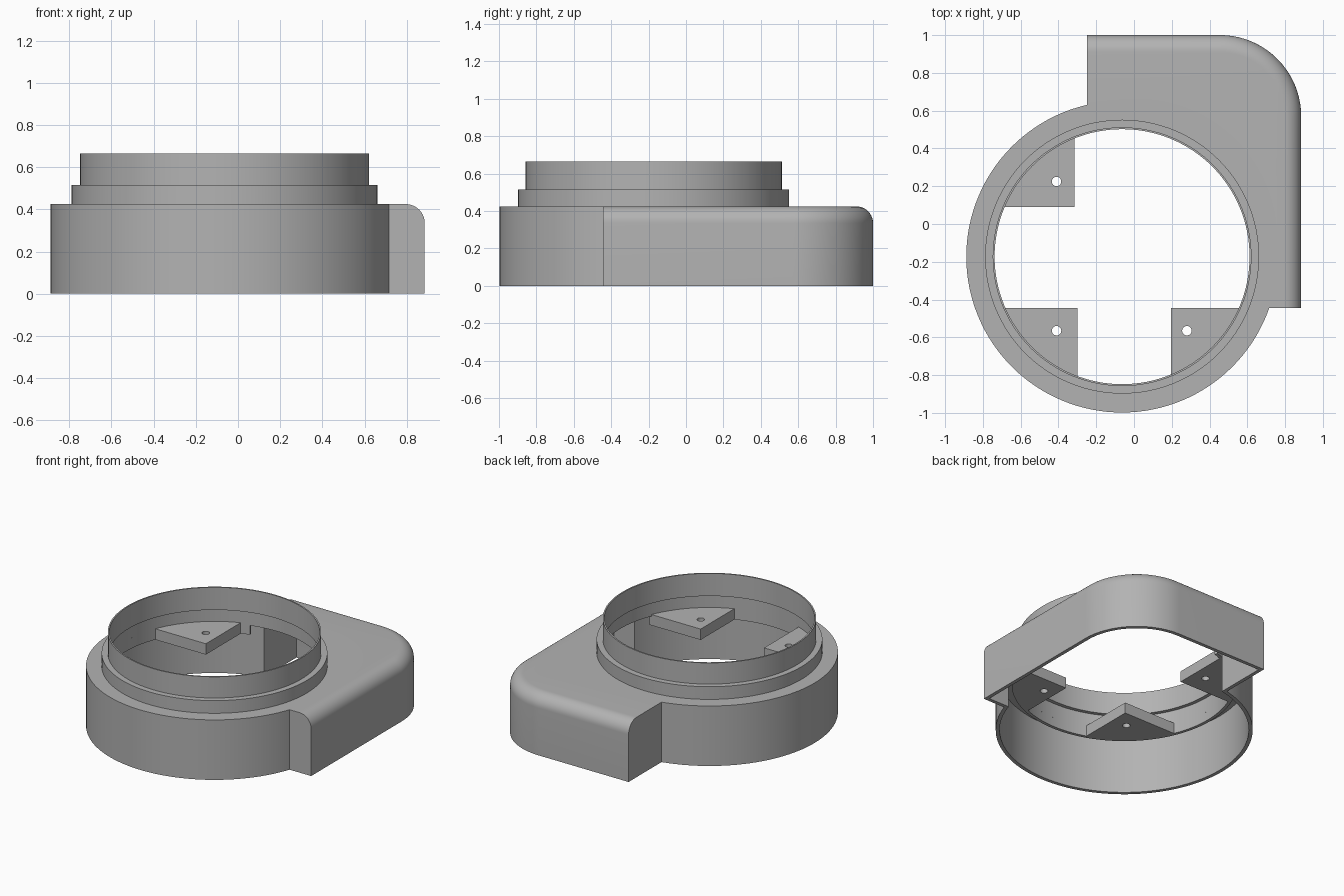
import bpy, bmesh, math

CX, CY = -0.063, -0.173      # ring centre
TOP, WALL = 0.425, 0.025     # housing height and wall thickness
SEG = 128

if "Cube" in bpy.data.objects:
    bpy.data.objects.remove(bpy.data.objects["Cube"])

grey = bpy.data.materials.new("light_grey")
grey.use_nodes = True
grey.diffuse_color = (0.45, 0.45, 0.45, 1)
grey.node_tree.nodes["Principled BSDF"].inputs["Base Color"].default_value = (0.45, 0.45, 0.45, 1)


def make_object(name, bm):
    bmesh.ops.recalc_face_normals(bm, faces=bm.faces)
    mesh = bpy.data.meshes.new(name)
    bm.to_mesh(mesh)
    bm.free()
    mesh.materials.append(grey)
    obj = bpy.data.objects.new(name, mesh)
    bpy.context.collection.objects.link(obj)
    return obj


def loft(name, layers):
    """Closed solid through stacked outlines: [(z, [(x, y), ...]), ...]."""
    bm = bmesh.new()
    rings = [[bm.verts.new((x, y, z)) for x, y in pts] for z, pts in layers]
    n = len(rings[0])
    for a, b in zip(rings, rings[1:]):
        for i in range(n):
            j = (i + 1) % n
            bm.faces.new((a[i], a[j], b[j], b[i]))
    bm.faces.new(rings[0])
    bm.faces.new(rings[-1])
    return make_object(name, bm)


def circle(r, x=CX, y=CY, n=SEG):
    return [(x + r * math.cos(2 * math.pi * i / n), y + r * math.sin(2 * math.pi * i / n))
            for i in range(n)]


def cylinder(name, r, z0, z1, x=CX, y=CY, n=SEG):
    pts = circle(r, x, y, n)
    return loft(name, [(z0, pts), (z1, pts)])


def lathe(name, profile, start=0.0, end=2 * math.pi, n=SEG):
    """Sweep a closed (radius, z) profile about the ring centre."""
    full = end - start > 6.28
    bm = bmesh.new()
    rings = []
    for i in range(n if full else n + 1):
        a = start + (end - start) * i / n
        rings.append([bm.verts.new((CX + r * math.cos(a), CY + r * math.sin(a), z))
                      for r, z in profile])
    m = len(profile)
    pairs = list(zip(rings, rings[1:])) + ([(rings[-1], rings[0])] if full else [])
    for a, b in pairs:
        for k in range(m):
            l = (k + 1) % m
            bm.faces.new((a[k], a[l], b[l], b[k]))
    if not full:
        bm.faces.new(rings[0])
        bm.faces.new(rings[-1])
    return make_object(name, bm)


def boolean(obj, other, operation):
    mod = obj.modifiers.new("cut", 'BOOLEAN')
    mod.operation, mod.solver, mod.object = operation, 'EXACT', other
    bpy.context.view_layer.objects.active = obj
    bpy.ops.object.modifier_apply(modifier=mod.name)
    bpy.data.objects.remove(other)


def smooth(obj):
    bpy.ops.object.select_all(action='DESELECT')
    obj.select_set(True)
    bpy.context.view_layer.objects.active = obj
    bpy.ops.object.shade_smooth_by_angle(angle=math.radians(30))


def box_outline(inset, end_inset):
    """Square corner duct with one large rounded corner."""
    radius = 0.43
    ax, ay = 0.885 - radius, 1.0 - radius
    r = radius - inset
    arc = [(ax + r * math.cos(math.pi / 2 * i / 32), ay + r * math.sin(math.pi / 2 * i / 32))
           for i in range(33)]
    x0, y0 = -0.25 + end_inset, -0.445 + end_inset
    return [(x0, y0), (0.885 - inset, y0)] + arc + [(x0, 1.0 - inset)]


def corner_box(name, bottom, top, offset, fillet):
    layers = [(bottom, box_outline(offset, offset))]
    for i in range(11):
        a = math.pi / 2 * i / 10
        layers.append((top - fillet + fillet * math.sin(a),
                       box_outline(offset + fillet * (1 - math.cos(a)), offset)))
    return loft(name, layers)


# Hollow housing: round drum joined with the rounded corner box
housing = cylinder("housing", 0.825, 0, TOP)
boolean(housing, corner_box("corner_box", 0, TOP, 0, 0.09), 'UNION')
boolean(housing, corner_box("box_cavity", -0.1, TOP - WALL, WALL, 0.065), 'DIFFERENCE')
boolean(housing, cylinder("drum_cavity", 0.8, -0.1, TOP - WALL), 'DIFFERENCE')
boolean(housing, cylinder("opening", 0.712, 0.2, 0.6), 'DIFFERENCE')
smooth(housing)

# Stepped neck on top
smooth(lathe("stepped_neck", [(0.70, 0.40), (0.725, 0.40), (0.725, 0.515), (0.685, 0.515),
                              (0.685, 0.665), (0.675, 0.665), (0.675, 0.505), (0.70, 0.505)]))

# Inner collar below the neck, open towards the corner box
smooth(lathe("inner_collar", [(0.70, 0.335), (0.722, 0.335), (0.722, 0.41), (0.70, 0.41)],
             math.radians(106), math.radians(337), 96))


# Three mounting brackets: corner position, hole position, outward signs
def bracket(name, corner, hole, sx, sy, r=0.715):
    dx, dy = corner[0] - CX, corner[1] - CY
    a0 = math.atan2(sy * math.sqrt(r * r - dx * dx), dx)
    a1 = math.atan2(dy, sx * math.sqrt(r * r - dy * dy))
    arc = [(CX + r * math.cos(a0 + (a1 - a0) * i / 20), CY + r * math.sin(a0 + (a1 - a0) * i / 20))
           for i in range(21)]
    pts = [corner] + arc
    obj = loft(name, [(0.335, pts), (0.412, pts)])
    boolean(obj, cylinder("screw_hole", 0.025, 0.2, 0.6, hole[0], hole[1], 24), 'DIFFERENCE')
    smooth(obj)


bracket("back_right_bracket", (-0.315, 0.09), (-0.41, 0.225), -1, 1)
bracket("front_right_bracket", (-0.30, -0.445), (-0.41, -0.565), -1, -1)
bracket("front_left_bracket", (0.197, -0.445), (0.28, -0.565), 1, -1)
